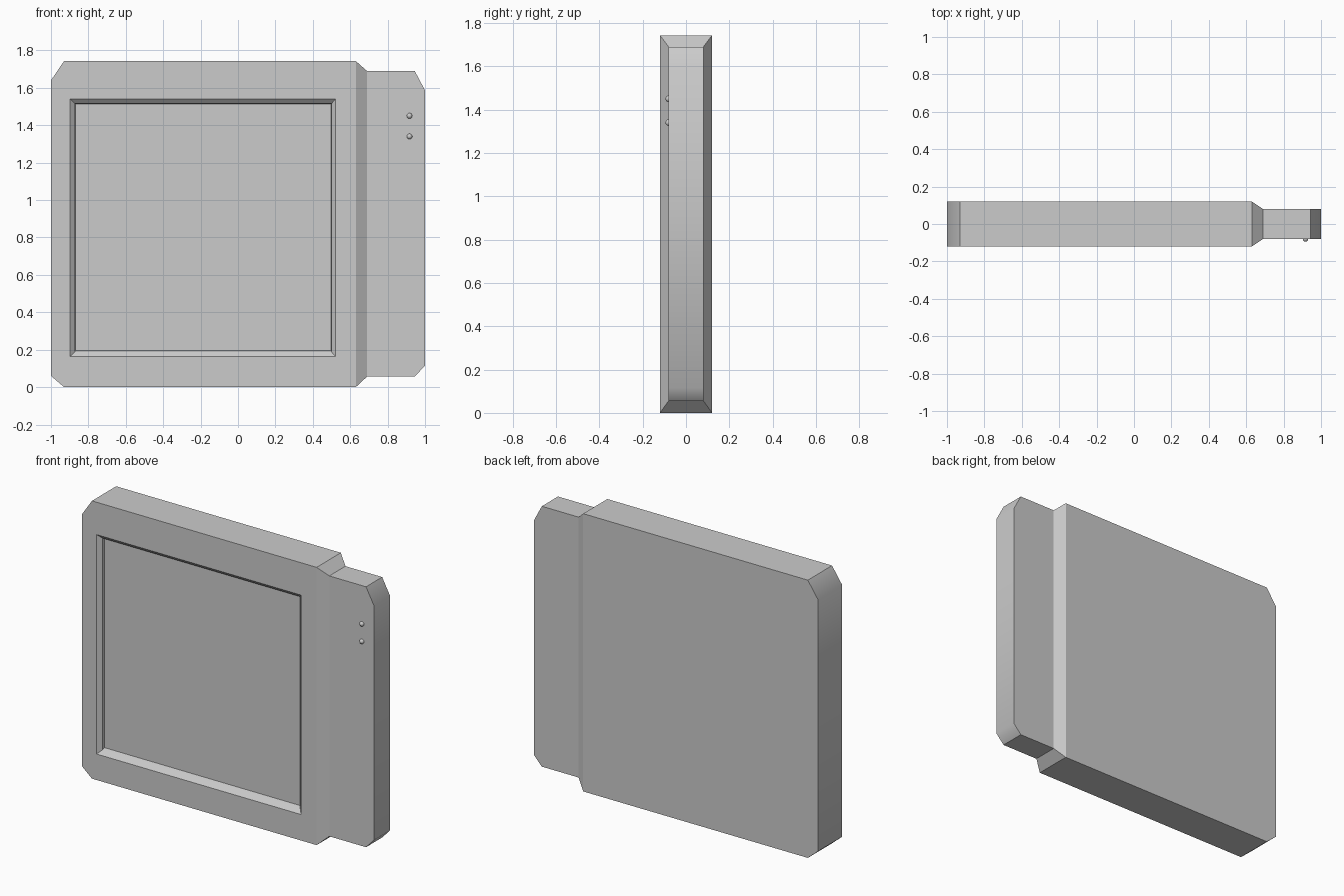
import bpy, bmesh

if "Cube" in bpy.data.objects:
    bpy.data.objects.remove(bpy.data.objects["Cube"])

def finish(name, bm):
    bmesh.ops.recalc_face_normals(bm, faces=bm.faces)
    mesh = bpy.data.meshes.new(name)
    bm.to_mesh(mesh)
    bm.free()
    obj = bpy.data.objects.new(name, mesh)
    bpy.context.collection.objects.link(obj)
    return obj

# Outline of the housing: x, z, half depth (thick panel, then thinner grip)
THICK, THIN = 0.12, 0.08
outline = [(-1, 0.06, THICK), (-0.93, 0, THICK), (0.63, 0, THICK),
           (0.69, 0.056, THIN), (0.945, 0.056, THIN), (1, 0.115, THIN),
           (1, 1.586, THIN), (0.945, 1.69, THIN), (0.69, 1.69, THIN),
           (0.63, 1.743, THICK), (-0.93, 1.743, THICK), (-1, 1.64, THICK)]

bm = bmesh.new()
front = [bm.verts.new((x, -d, z)) for x, z, d in outline]
back = [bm.verts.new((x, d, z)) for x, z, d in outline]

# Outer walls
n = len(outline)
for i in range(n):
    j = (i + 1) % n
    bm.faces.new((front[i], front[j], back[j], back[i]))

# Grip and sloped step, front and back; closed back of the panel
for side in (front, back):
    bm.faces.new(side[3:9])
    bm.faces.new((side[2], side[3], side[8], side[9]))
bm.faces.new([back[i] for i in (0, 1, 2, 9, 10, 11)])

# Screen recess: rim, chamfer and floor as nested rectangles
rings = []
for x0, x1, z0, z1, y in [(-0.898, 0.522, 0.163, 1.54, -0.12),
                          (-0.872, 0.50, 0.188, 1.516, -0.098),
                          (-0.870, 0.498, 0.195, 1.514, -0.08)]:
    rings.append([bm.verts.new((x, y, z))
                  for x, z in ((x0, z0), (x1, z0), (x1, z1), (x0, z1))])
for a, b in zip(rings, rings[1:]):
    for i in range(4):
        j = (i + 1) % 4
        bm.faces.new((a[i], a[j], b[j], b[i]))
bm.faces.new(rings[-1])

# Flat bezel around the recess
rim = rings[0]
bm.faces.new((front[0], front[1], rim[0], rim[3], front[10], front[11]))
bm.faces.new((front[1], front[2], rim[1], rim[0]))
bm.faces.new((front[2], front[9], rim[2], rim[1]))
bm.faces.new((front[9], front[10], rim[3], rim[2]))

# Smooth only the chamfer edges on the two end walls
for f in bm.faces:
    f.smooth = True
for e in bm.edges:
    a, b = (v.co for v in e.verts)
    e.smooth = abs(a.x) > 0.99 and a.x == b.x and a.z == b.z
finish("housing", bm)

# Two small round buttons on the grip
for name, z in (("upper_button", 1.45), ("lower_button", 1.34)):
    bm = bmesh.new()
    bmesh.ops.create_uvsphere(bm, u_segments=12, v_segments=8, radius=0.015)
    for f in bm.faces:
        f.smooth = True
    finish(name, bm).location = (0.917, -THIN, z)
